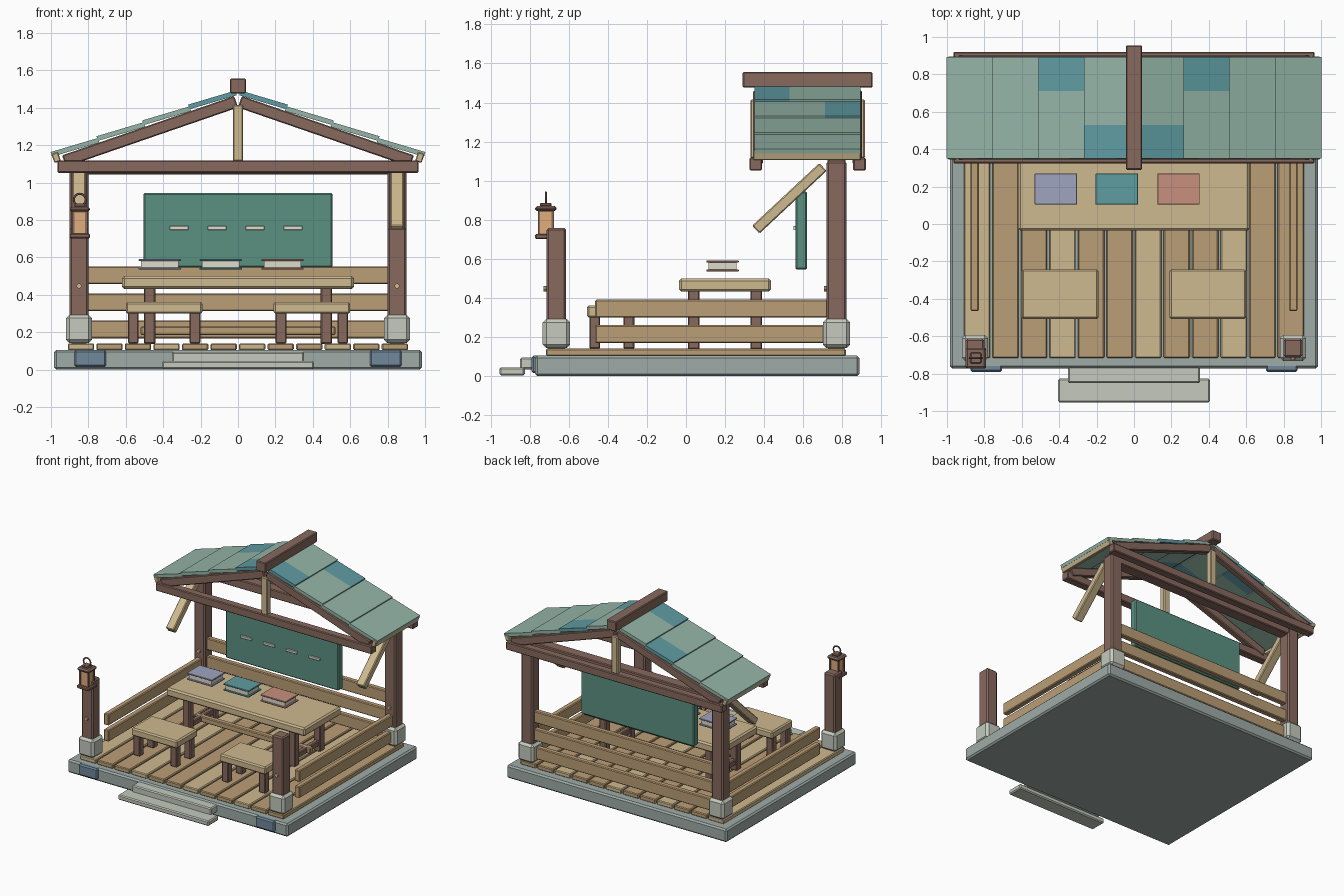
import bpy, math
from mathutils import Vector

if "Cube" in bpy.data.objects:
    bpy.data.objects.remove(bpy.data.objects["Cube"])

def mat(name, hexa):
    m = bpy.data.materials.new(name)
    c = [(int(hexa[i:i + 2], 16) / 255) ** 2.2 for i in (0, 2, 4)]
    m.diffuse_color = (*c, 1)
    m.use_nodes = True
    m.node_tree.nodes["Principled BSDF"].inputs["Base Color"].default_value = m.diffuse_color
    return m

DARK = mat("dark_wood", "86695F")
TAN = mat("tan_wood", "BA9D75")
PALE = mat("pale_wood", "CDB88F")
STONE = mat("stone", "9DAAA5")
LIGHT = mat("light_stone", "C3C9BC")
SLATE = mat("blue_stone", "70879A")
ROOF = mat("roof_green", "93B3A6")
ROOFB = mat("roof_blue", "5F9AA0")
BOARD = mat("board_green", "5B9080")
PAGE = mat("paper", "DEDACB")
BLUE = mat("book_blue", "9DA3BF")
TEAL = mat("book_teal", "5F9C9E")
ROSE = mat("book_rose", "C68F7D")
GLOW = mat("lantern_glow", "E0AC7C")

def box(name, x, y, z, m, bevel=0.006, rot=(0, 0, 0)):
    """Box from (min, max) ranges, rotated about its centre, with a chamfer."""
    bpy.ops.mesh.primitive_cube_add(size=1, rotation=rot, location=[(a + b) / 2 for a, b in (x, y, z)])
    o = bpy.context.object
    o.name = name
    o.scale = [b - a for a, b in (x, y, z)]
    bpy.ops.object.transform_apply(location=False, rotation=False, scale=True)
    o.data.materials.append(m)
    if bevel:
        b = o.modifiers.new("chamfer", 'BEVEL')
        b.width, b.segments = bevel, 1
    return o

def cbox(name, c, s, m, bevel=0.006, rot=(0, 0, 0)):
    return box(name, *[(p - d / 2, p + d / 2) for p, d in zip(c, s)], m, bevel, rot)

# Foundation, corner stones and steps
box("foundation", (-.983, .983), (-.772, .887), (0, .105), STONE, .012)
for s in (-1, 1):
    cbox("foundation_patch", (s * .79, -.765, .06), (.17, .05, .09), SLATE, .01)
box("upper_step", (-.353, .353), (-.85, -.76), (.035, .095), LIGHT, .008)
box("lower_step", (-.405, .405), (-.955, -.825), (.004, .045), LIGHT, .008)

# Deck planks
for i in range(12):
    cbox("deck_plank", (-.839 + i * .1525, .05, .122), (.14, 1.535, .037), PALE if i % 3 == 0 else TAN)

# Posts, footings, pegs
for s in (-1, 1):
    for y, top in ((-.663, .758), (.77, 1.1)):
        n = "front" if y < 0 else "back"
        cbox(n + "_post", (s * .85, y, (top + .14) / 2), (.1, .1, top - .14), DARK, .01)
        cbox(n + "_footing", (s * .85, y, .218), (.14, .14, .15), LIGHT, .018)
        bpy.ops.mesh.primitive_cylinder_add(vertices=10, radius=.014, depth=.03, rotation=(math.pi / 2, 0, 0),
                                            location=(s * .85, y - .05, .447))
        bpy.context.object.name = n + "_peg"
        bpy.context.object.data.materials.append(PALE)
    # Side rails and sloping braces
    for z in (.215, .345):
        cbox("side_rail", (s * .852, .13, z), (.045, 1.19, .092), TAN)
    cbox("brace", (s * .85, .529, .91), (.07, .47, .055), PALE, .006, (math.atan2(.32, .343), 0, 0))

# Back rails and post-top beam
for z in (.215, .36, .505):
    cbox("back_rail", (0, .77, z), (1.62, .045, .095), TAN)
cbox("back_beam", (0, .77, 1.078), (1.78, .09, .07), DARK)

# Table
box("table_top", (-.62, .62), (-.035, .435), (.432, .5), PALE, .012)
for x in (-.472, .472):
    for y in (.04, .36):
        cbox("table_leg", (x, y, .288), (.06, .06, .3), DARK)
    cbox("table_end_rail", (x, .2, .208), (.04, .3, .045), DARK)
cbox("table_stretcher", (0, .2, .208), (1.04, .045, .045), TAN)

# Stools
for s in (-1, 1):
    cbox("stool_seat", (s * .395, -.375, .33), (.41, .265, .062), PALE, .01)
    for dx in (-.165, .165):
        for y in (-.467, -.292):
            cbox("stool_leg", (s * .395 + dx, y, .225), (.058, .056, .17), DARK)

# Books
for x, m in ((-.418, BLUE), (-.092, TEAL), (.238, ROSE)):
    cbox("book_pages", (x, .187, .562), (.2, .145, .04), PAGE, 0)
    for z in (.54, .586):
        cbox("book_cover", (x, .187, z), (.226, .166, .01), m, .002)

# Hanging board with chalk marks
box("board", (-.505, .505), (.56, .62), (.545, .945), BOARD, .008)
for i in range(4):
    cbox("chalk_mark", (-.315 + i * .203, .557, .757), (.1, .016, .02), PAGE, .002)

# Lantern
LX, LY = -.846, -.717
cbox("lantern_base", (LX, LY, .715), (.11, .11, .026), DARK)
cbox("lantern_body", (LX, LY, .785), (.07, .07, .12), GLOW, .003)
cbox("lantern_cap", (LX, LY, .857), (.11, .11, .026), DARK, .01)
cbox("lantern_finial", (LX, LY, .877), (.06, .06, .02), DARK)
for dx in (-.035, .035):
    for dy in (-.035, .035):
        cbox("lantern_bar", (LX + dx, LY + dy, .785), (.012, .012, .12), DARK, 0)
bpy.ops.mesh.primitive_torus_add(major_radius=.032, minor_radius=.006, major_segments=16, minor_segments=6,
                                 location=(LX, LY, .908), rotation=(math.pi / 2, 0, 0))
bpy.context.object.name = "lantern_ring"
bpy.context.object.data.materials.append(DARK)

# Roof trusses
def beam_xz(name, a, b, y, w, h, m, bevel=.006):
    a, b = Vector(a), Vector(b)
    d, c = b - a, (a + b) / 2
    return cbox(name, (c.x, y, c.y), (d.length, w, h), m, bevel, (0, -math.atan2(d.y, d.x), 0))

for y, out in ((.357, -1), (.888, 1)):
    cbox("tie_beam", (0, y, 1.085), (1.93, .065, .065), DARK)
    cbox("king_post", (0, y + out * .002, 1.265), (.055, .05, .3), PALE)
    for s in (-1, 1):
        beam_xz("rafter", (s * .93, 1.115), (s * .01, 1.432), y - out * .012, .05, .065, DARK)

# Lapped roof courses, three tiles each, with a few blue tiles
BLUES = {(-1, 0, 0), (1, 0, 0), (-1, 1, 2), (1, 1, 2)}
SLOPE = .345
for s in (-1, 1):
    for i in range(4):
        x0, x1 = .01 + i * .245, .01 + (i + 1) * .245 + .008
        z0, z1 = 1.483 - SLOPE * x0, 1.483 - SLOPE * x1 + .012
        for j in range(3):
            y = .44 + j * .181
            beam_xz("roof_tile", (s * x0, z0), (s * x1, z1), y, .181, .026,
                    ROOFB if (s, i, j) in BLUES else ROOF, 0)
    cbox("eave_board", (s * .972, .62, 1.134), (.036, .552, .05), PALE, .005, (0, s * math.atan(SLOPE), 0))
box("ridge_beam", (-.043, .043), (.29, .955), (1.476, 1.556), DARK, .006)
